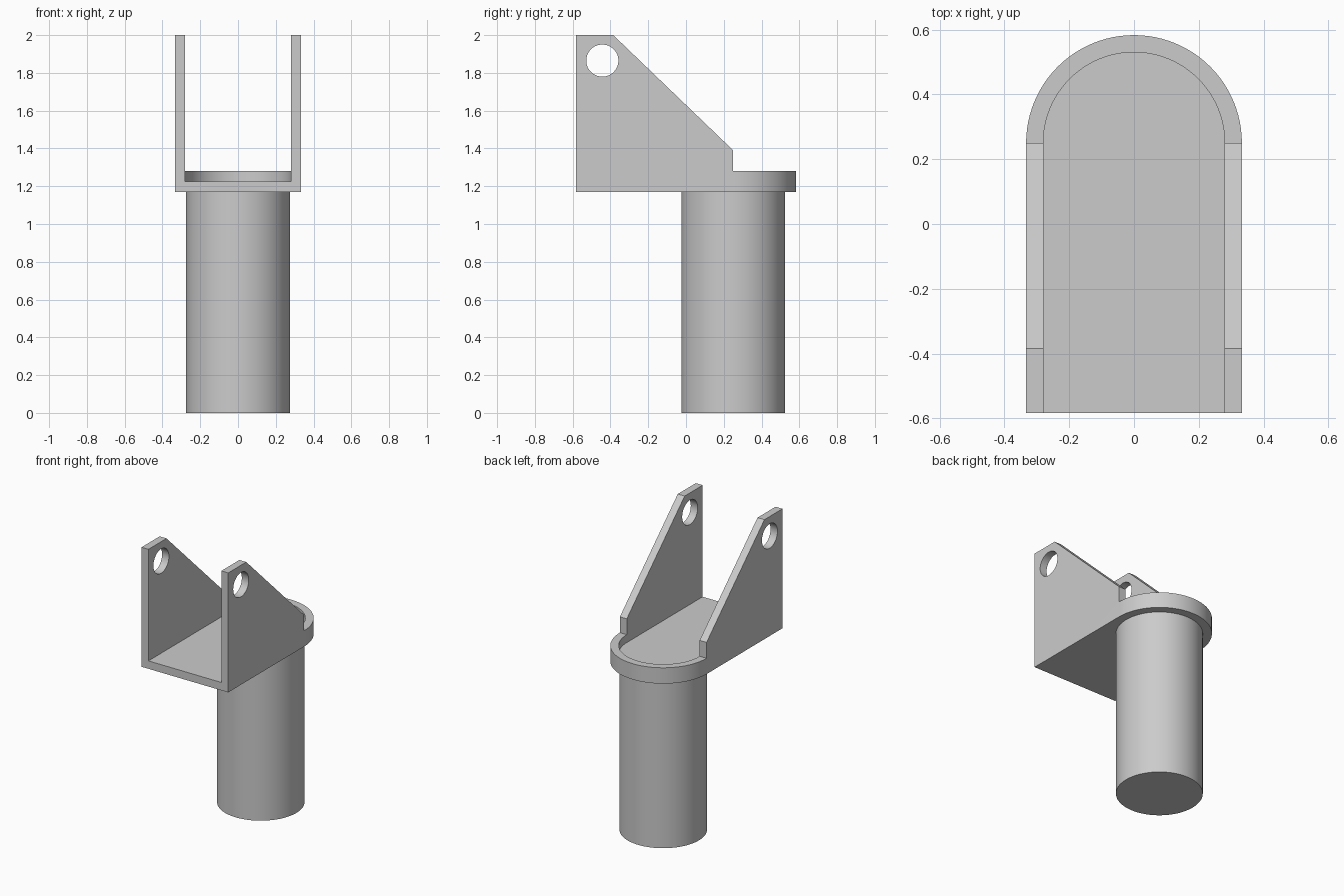
import bpy, bmesh, math
from mathutils import Vector

cube = bpy.data.objects.get("Cube")
if cube:
    bpy.data.objects.remove(cube, do_unlink=True)

grey = bpy.data.materials.new("plain grey")
grey.use_nodes = True
colour = (0.6, 0.6, 0.6, 1)
grey.diffuse_color = colour
grey.node_tree.nodes["Principled BSDF"].inputs["Base Color"].default_value = colour

FRONT, BACK_CENTRE = -0.583, 0.25
OUTER, INNER, POST = 0.333, 0.28, 0.275
BASE, FLOOR, RIM, TOP = 1.17, 1.225, 1.28, 2.0


def extrude(name, points, offset):
    """Solid made by sweeping a flat outline along an offset."""
    bm = bmesh.new()
    face = bm.faces.new([bm.verts.new(p) for p in points])
    swept = bmesh.ops.extrude_face_region(bm, geom=[face])["geom"]
    bmesh.ops.translate(bm, vec=Vector(offset),
                        verts=[g for g in swept if isinstance(g, bmesh.types.BMVert)])
    bmesh.ops.recalc_face_normals(bm, faces=bm.faces)
    mesh = bpy.data.meshes.new(name)
    bm.to_mesh(mesh)
    bm.free()
    mesh.materials.append(grey)
    obj = bpy.data.objects.new(name, mesh)
    bpy.context.collection.objects.link(obj)
    return obj


def arc(radius, sweep, steps):
    return [(radius * math.cos(sweep * i / steps), radius * math.sin(sweep * i / steps))
            for i in range(steps + 1)]


def u_outline(radius, front, z):
    """Straight sides at the front, half round at the back."""
    curve = [(x, y + BACK_CENTRE, z) for x, y in arc(radius, math.pi, 48)]
    return [(radius, front, z)] + curve + [(-radius, front, z)]


def cut(target, cutter):
    """Subtract the cutter from the target, then discard it."""
    mod = target.modifiers.new("cut", 'BOOLEAN')
    mod.operation, mod.solver, mod.object = 'DIFFERENCE', 'EXACT', cutter
    cutter.hide_render = True
    bpy.context.view_layer.objects.active = target
    bpy.ops.object.modifier_apply(modifier=mod.name)
    bpy.data.objects.remove(cutter, do_unlink=True)


# Bracket: rounded block trimmed to the side profile, then hollowed and drilled
bracket = extrude("bracket", u_outline(OUTER, FRONT, BASE), (0, 0, TOP - BASE))
trim = [(-0.385, TOP), (BACK_CENTRE, 1.39), (BACK_CENTRE, RIM), (1, RIM), (1, 3), (-0.385, 3)]
cut(bracket, extrude("trim_cutter", [(-1, y, z) for y, z in trim], (2, 0, 0)))
cut(bracket, extrude("pocket_cutter", u_outline(INNER, -1, FLOOR), (0, 0, 1)))
hole = [(-1, y - 0.443, z + 1.865) for y, z in arc(0.085, math.tau, 48)[:-1]]
cut(bracket, extrude("hole_cutter", hole, (2, 0, 0)))

# Round post under the back of the bracket
post = extrude("post", [(x, y + BACK_CENTRE, 0) for x, y in arc(POST, math.tau, 96)[:-1]],
               (0, 0, BASE))

# Smooth the round walls and keep the edges sharp
bpy.context.view_layer.update()
bpy.ops.object.select_all(action='DESELECT')
for obj in (bracket, post):
    obj.select_set(True)
bpy.context.view_layer.objects.active = bracket
bpy.ops.object.shade_smooth_by_angle(angle=math.radians(30))
